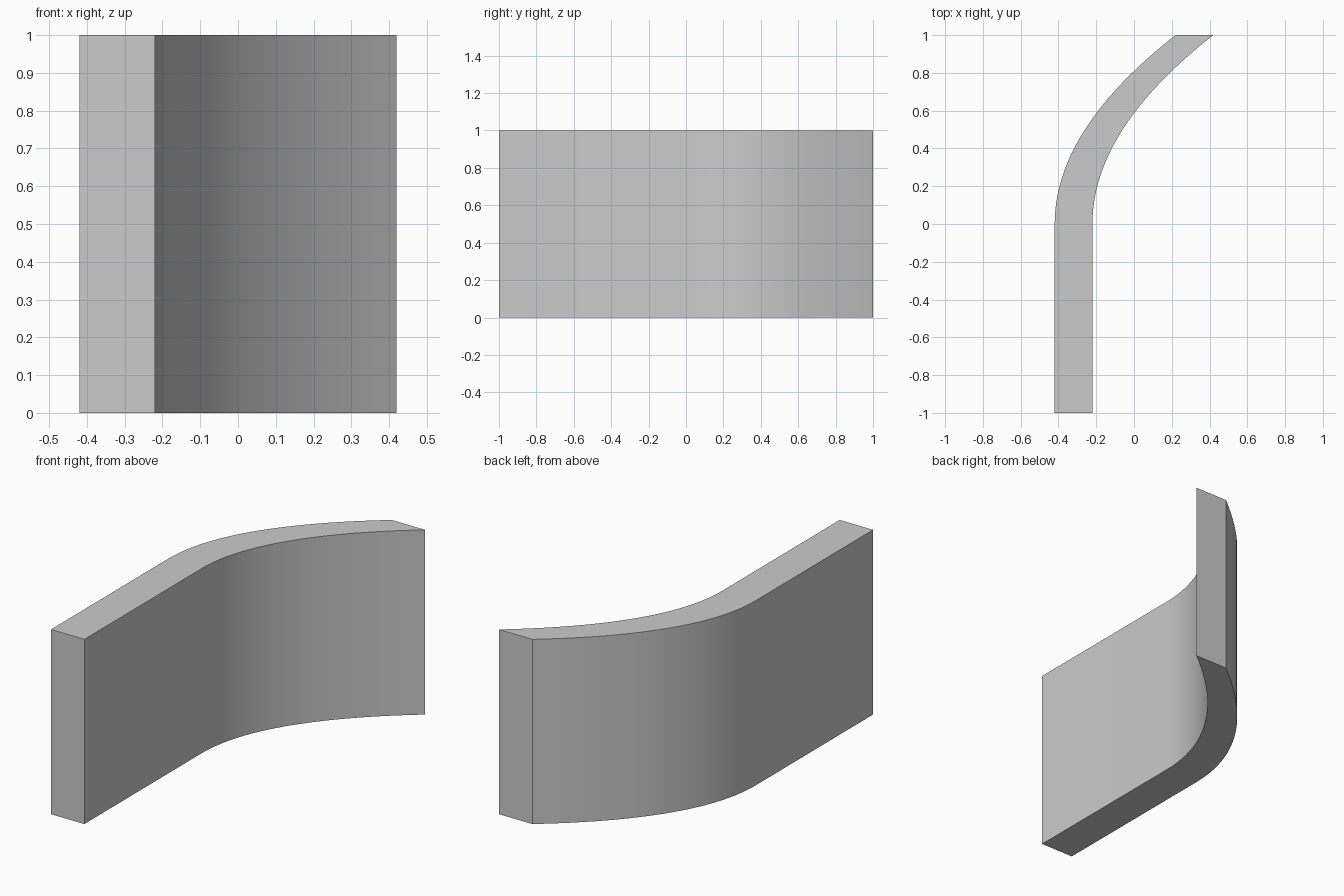
import bpy, bmesh
from math import radians

if "Cube" in bpy.data.objects:
    bpy.data.objects.remove(bpy.data.objects["Cube"])

STEPS, BEND, THICK, HEIGHT = 24, 0.64, 0.2, 1.0

# Outer edge of the plan: straight run, then a parabolic bend
edge = [(-0.42, -1.0)]
edge += [(-0.42 + BEND * (i / STEPS) ** 2, i / STEPS) for i in range(STEPS + 1)]

# Bottom strip, with the inner edge offset sideways by the thickness
bm = bmesh.new()
rows = [(bm.verts.new((x, y, 0)), bm.verts.new((x + THICK, y, 0))) for x, y in edge]
plan = [bm.faces.new((a[0], a[1], b[1], b[0])) for a, b in zip(rows, rows[1:])]

# Raise the strip into a wall
top = bmesh.ops.extrude_face_region(bm, geom=plan, use_keep_orig=True)["geom"]
bmesh.ops.translate(bm, vec=(0, 0, HEIGHT),
                    verts=[g for g in top if isinstance(g, bmesh.types.BMVert)])
bmesh.ops.recalc_face_normals(bm, faces=bm.faces)

mesh = bpy.data.meshes.new("curved_wall")
bm.to_mesh(mesh)
bm.free()
wall = bpy.data.objects.new("curved_wall", mesh)
bpy.context.collection.objects.link(wall)

# Smooth bend, crisp borders
bpy.context.view_layer.objects.active = wall
wall.select_set(True)
bpy.ops.object.shade_smooth_by_angle(angle=radians(30))
